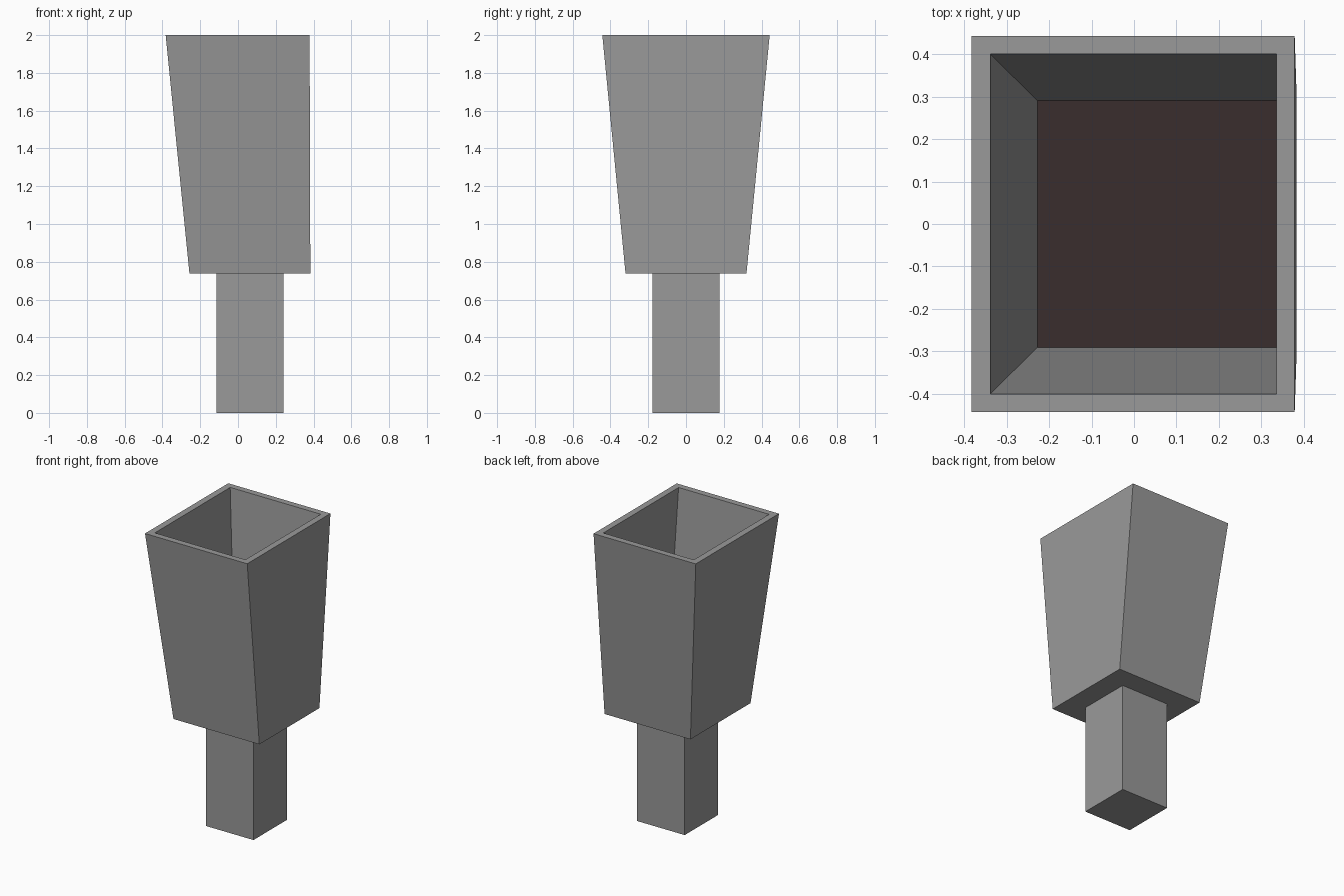
import bpy, bmesh

if "Cube" in bpy.data.objects:
    bpy.data.objects.remove(bpy.data.objects["Cube"])


def material(name, rgb):
    m = bpy.data.materials.new(name)
    m.diffuse_color = (*rgb, 1.0)
    m.use_nodes = True
    m.node_tree.nodes["Principled BSDF"].inputs["Base Color"].default_value = m.diffuse_color
    return m


def loft(name, rings, mat):
    """Closed solid lofted through rectangles (x0, x1, half_depth, z)."""
    bm = bmesh.new()
    loops = []
    for x0, x1, d, z in rings:
        corners = ((x0, -d), (x1, -d), (x1, d), (x0, d))
        loops.append([bm.verts.new((x, y, z)) for x, y in corners])
    for a, b in zip(loops, loops[1:]):
        for i in range(4):
            j = (i + 1) % 4
            bm.faces.new((a[i], a[j], b[j], b[i]))
    bm.faces.new(loops[0][::-1])
    bm.faces.new(loops[-1])
    bmesh.ops.recalc_face_normals(bm, faces=bm.faces)
    mesh = bpy.data.meshes.new(name)
    bm.to_mesh(mesh)
    bm.free()
    mesh.materials.append(mat)
    obj = bpy.data.objects.new(name, mesh)
    bpy.context.collection.objects.link(obj)
    return obj


grey = material("grey stone", (0.32, 0.32, 0.32))
dark = material("dark brown", (0.042, 0.027, 0.027))

# Square post
loft("post", [(-0.115, 0.24, 0.178, 0.0), (-0.115, 0.24, 0.178, 0.737)], grey)

# Hollow flared cup: outside, rim, inside down to its floor
loft("cup", [
    (-0.257, 0.383, 0.32, 0.737),
    (-0.383, 0.379, 0.443, 2.0),
    (-0.339, 0.336, 0.401, 2.0),
    (-0.227, 0.339, 0.29, 0.87),
], grey)

# Dark filling at the bottom of the cup
loft("filling", [
    (-0.227, 0.338, 0.29, 0.872),
    (-0.228, 0.338, 0.291, 0.88),
], dark)
